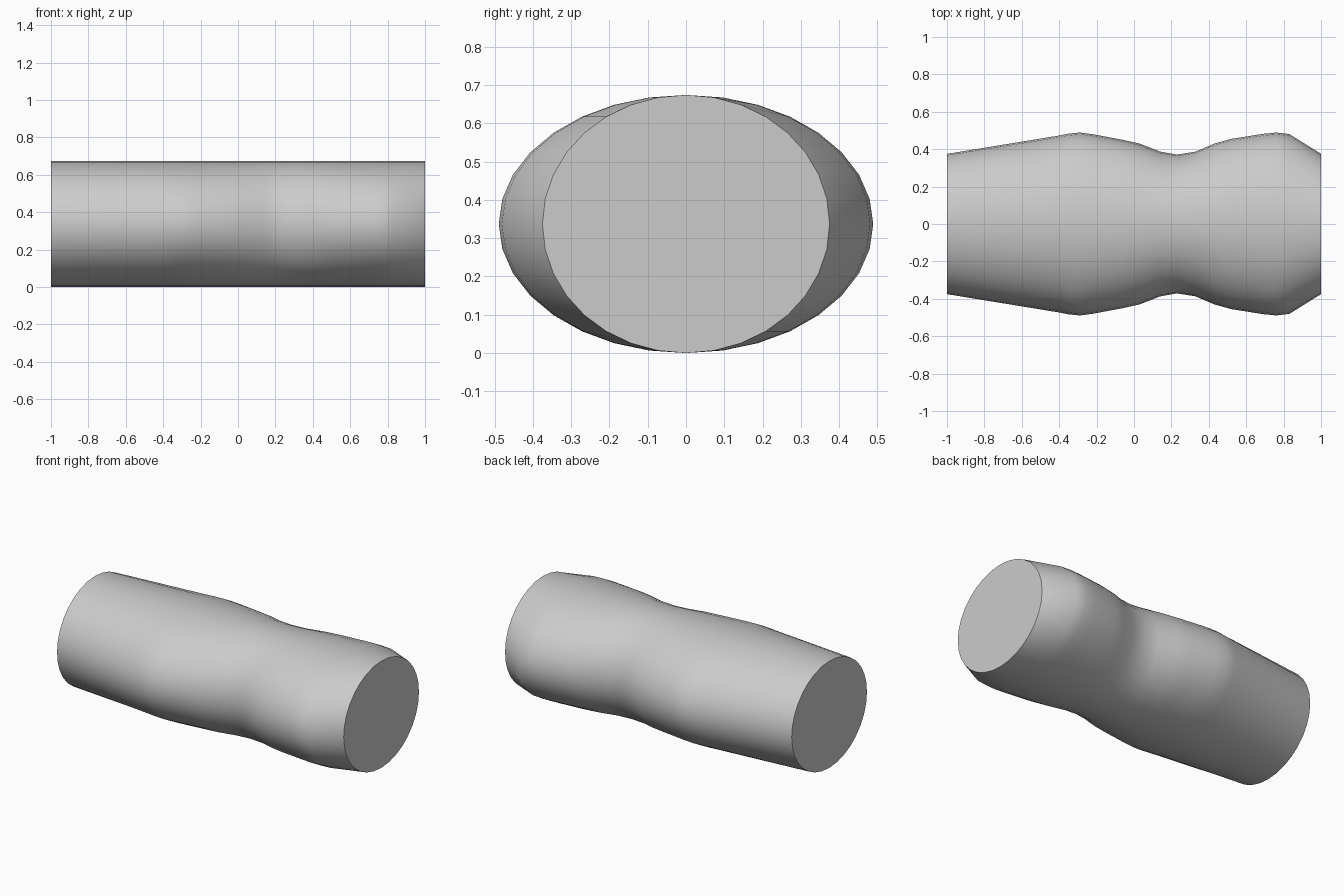
import bpy, bmesh, math

if "Cube" in bpy.data.objects:
    bpy.data.objects.remove(bpy.data.objects["Cube"])

SEGMENTS = 32
HALF_HEIGHT = 0.337

# (x, half width): constant height, pinched waist
PROFILE = [(-1, .375), (-.4, .473), (-.35, .483), (-.29, .489), (-.22, .48), (-.06, .45),
           (.03, .43), (.14, .387), (.23, .371), (.33, .387), (.43, .43),
           (.52, .455), (.69, .482), (.76, .489), (.83, .481), (1, .375)]

# Body: elliptical rings lofted along x
bm = bmesh.new()
rings = []
for x, w in PROFILE:
    ring = []
    for i in range(SEGMENTS):
        a = 2 * math.pi * i / SEGMENTS
        ring.append(bm.verts.new((x, w * math.cos(a), HALF_HEIGHT * (1 + math.sin(a)))))
    rings.append(ring)
for r0, r1 in zip(rings, rings[1:]):
    for i in range(SEGMENTS):
        j = (i + 1) % SEGMENTS
        bm.faces.new((r0[i], r0[j], r1[j], r1[i]))

# Flat end caps
bm.faces.new(rings[0])
bm.faces.new(rings[-1])
bmesh.ops.recalc_face_normals(bm, faces=bm.faces)

mesh = bpy.data.meshes.new("waisted_cylinder")
bm.to_mesh(mesh)
bm.free()
body = bpy.data.objects.new("waisted_cylinder", mesh)
bpy.context.collection.objects.link(body)
bpy.context.view_layer.objects.active = body
body.select_set(True)
bpy.ops.object.shade_smooth_by_angle(angle=math.radians(40))
